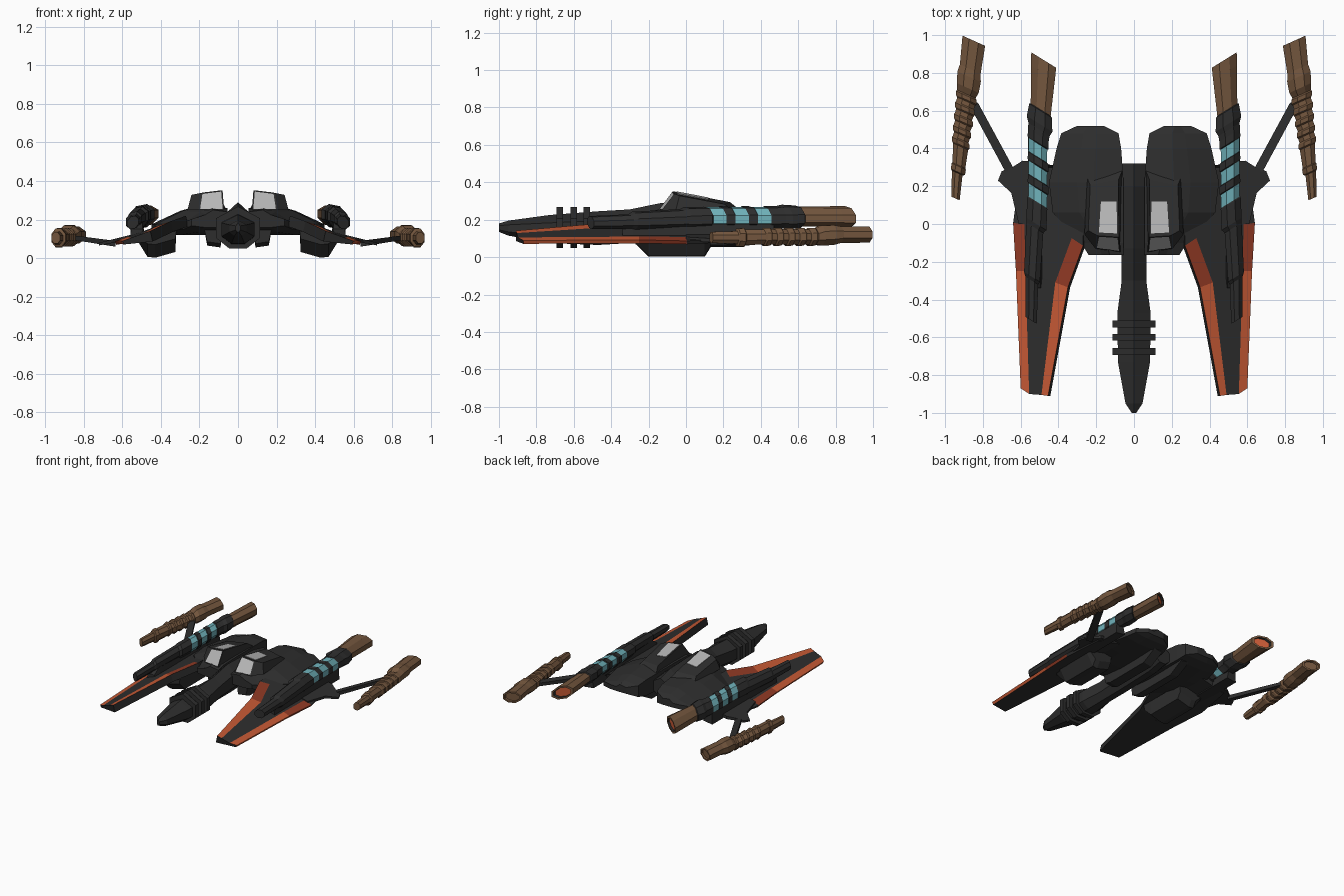
import bpy, bmesh, math

def mat(name, rgb):
    m = bpy.data.materials.new(name)
    m.diffuse_color = (*rgb, 1)
    return m

BLACK = mat("charcoal", (0.027, 0.027, 0.027))
BROWN = mat("brown", (0.17, 0.092, 0.047))
ORANGE = mat("orange", (0.56, 0.10, 0.035))
RED = mat("dark red", (0.28, 0.042, 0.018))
CYAN = mat("cyan", (0.16, 0.44, 0.49))
GLASS = mat("pale grey glass", (0.47, 0.47, 0.47))


def loft(name, rings, mats, pick=None, end_mat=0, mirror=True, inset=None):
    """Skin closed rings of points; pick(i, j) gives the material of each side face."""
    bm = bmesh.new()
    vs = [[bm.verts.new(p) for p in r] for r in rings]
    n = len(rings[0])
    for i in range(len(vs) - 1):
        for j in range(n):
            k = (j + 1) % n
            f = bm.faces.new((vs[i][j], vs[i][k], vs[i + 1][k], vs[i + 1][j]))
            f.material_index = pick(i, j) if pick else 0
            if inset == (i, j):
                target = f
    bm.faces.new(vs[0])
    bm.faces.new(vs[-1]).material_index = end_mat
    bmesh.ops.recalc_face_normals(bm, faces=bm.faces[:])
    if inset:
        bmesh.ops.inset_individual(bm, faces=[target], thickness=0.011)
        target.material_index = 1
    me = bpy.data.meshes.new(name)
    bm.to_mesh(me)
    bm.free()
    for m in mats:
        me.materials.append(m)
    ob = bpy.data.objects.new(name, me)
    bpy.context.collection.objects.link(ob)
    if mirror:
        ob.modifiers.new("mirror", 'MIRROR').use_axis[0] = True
    return ob


def slab(name, pts, z0, z1, m):
    """Flat plate from a top-view outline; z0 and z1 are functions of (x, y)."""
    return loft(name, [[(x, y, z(x, y)) for x, y in pts] for z in (z0, z1)], [m])


def tube_ring(y, cx, cz, rx, rz, shear, roll=0.0):
    """Eight-sided ring, slanted in plan by shear."""
    out = []
    for k in range(8):
        a = math.pi / 8 + k * math.pi / 4
        dx, dz = rx * 1.08 * math.cos(a), rz * 1.08 * math.sin(a)
        out.append((cx + dx, y + shear * dx, cz + dz - roll * dx))
    return out


def hexa(y, w, z0, z1):
    h = z1 - z0
    a, b = z1 - 0.28 * h, z0 + 0.25 * h
    return [(0, y, z1), (w, y, a), (w, y, b), (w * 0.4, y, z0),
            (-w * 0.4, y, z0), (-w, y, b), (-w, y, a)]


# Central fuselage with pointed nose
loft("fuselage", [hexa(*s) for s in (
    (-1.0, 0.012, 0.135, 0.18), (-0.95, 0.045, 0.115, 0.195), (-0.73, 0.085, 0.075, 0.225),
    (-0.47, 0.088, 0.065, 0.245), (-0.30, 0.065, 0.075, 0.255), (-0.13, 0.066, 0.075, 0.29),
    (0.20, 0.066, 0.085, 0.28), (0.32, 0.066, 0.11, 0.25))], [BLACK], mirror=False)
for k, y in enumerate((-0.675, -0.60, -0.53)):
    loft(f"nose_ring_{k}", [hexa(y - 0.018, 0.114, 0.05, 0.268),
                            hexa(y + 0.018, 0.114, 0.05, 0.268)], [BLACK], mirror=False)


# Twin engine bodies beside the fuselage: y, inner x, outer x, floor z, roof z
def body_ring(y, xi, xo, z0, z1):
    w = xo - xi
    e = z0 + 0.2 * (z1 - z0)
    return [(xi, y, z0), (xi, y, z1 - 0.01), (xi + 0.40 * w, y, z1),
            (xi + 0.62 * w, y, z1 - 0.025), (xo, y, e + 0.025), (xo, y, e - 0.01),
            (xi + 0.66 * w, y, z0)]

loft("engine_body", [body_ring(*s) for s in (
    (-0.165, 0.055, 0.24, 0.16, 0.25), (-0.10, 0.055, 0.28, 0.135, 0.265),
    (0.06, 0.055, 0.43, 0.12, 0.27), (0.22, 0.055, 0.45, 0.12, 0.27),
    (0.40, 0.068, 0.41, 0.125, 0.26), (0.48, 0.082, 0.385, 0.14, 0.24),
    (0.52, 0.16, 0.30, 0.16, 0.22))], [BLACK])

# Keel ridges and lower pods under the body
loft("keel_ridge", [[(0.085, y, 0.15), (0.09, y, b), (0.16, y, b + 0.01), (0.175, y, 0.15)]
                    for y, b in ((-0.13, 0.075), (-0.08, 0.055), (0.30, 0.055), (0.42, 0.12))], [BLACK])
loft("lower_pod", [[(0.32, y, 0.14), (0.325, y, 0.03 + d), (0.43, y, d), (0.47, y, 0.005 + d), (0.54, y, 0.12)]
                   for y, d in ((-0.27, 0.07), (-0.20, 0.002), (0.10, 0.002), (0.13, 0.05))], [BLACK])


# Canopies with a glass roof panel and windscreen
def roof(x, y, lift=0.0):
    return (x, y, 0.346 - 0.19 * (y + 0.06) - 0.11 * (x - 0.12) + lift)

base = [(.06, .29), (.25, .25), (.262, -.055), (.205, -.13), (.072, -.148)]
top = [(.082, .235), (.232, .205), (.242, -.035), (.192, -.062), (.08, -.07)]
loft("canopy", [[(x, y, 0.25) for x, y in base], [roof(*p) for p in top]],
     [BLACK, GLASS], inset=(0, 3))
pane = [(.092, .12), (.175, .12), (.186, -.045), (.09, -.05)]
loft("roof_window", [[roof(*p, -0.003) for p in pane], [roof(*p, 0.004) for p in pane]], [GLASS])


# Forward wings: four stations, two painted stripes on the top side
def wing_z(x, y):
    return 0.143 - 0.36 * (x - 0.45) + (0.012 if y > -0.5 else 0)

rows = [[(.27, .30), (.33, .30), (.58, .33), (.60, .30)],
        [(.27, -.115), (.33, -.075), (.58, 0), (.64, .005)],
        [(.35, -.335), (.417, -.31), (.575, -.25), (.625, -.25)],
        [(.455, -.91), (.49, -.905), (.555, -.90), (.60, -.87)]]
wing = []
for r in rows:
    upper = [(x, y, wing_z(x, y)) for x, y in r]
    (xi, yi), (xo, yo) = r[0], r[3]
    wing.append(upper + [(xo - 0.01, yo, wing_z(xo, yo) - 0.018),
                         (xi - 0.012, yi, wing_z(xi, yi) - 0.055)])
loft("wing", wing, [BLACK, RED, ORANGE],
     lambda i, j: i if (i > 0 and j in (0, 2, 3)) else 0)

# Rear wing lug and outrigger strut
slab("wing_lug", [(.52, .33), (.59, .335), (.645, .30), (.70, .28), (.72, .23), (.65, .165), (.61, .0), (.52, .0)],
     lambda x, y: 0.095 - 0.18 * (x - 0.56), lambda x, y: 0.12 - 0.25 * (x - 0.56), BLACK)
slab("outrigger_strut", [(.635, .29), (.68, .275), (.85, .59), (.86, .66), (.825, .64)],
     lambda x, y: 0.06 + 0.16 * (x - 0.64), lambda x, y: 0.09 + 0.13 * (x - 0.64), BLACK)

# Main cannons: y, x, z, half width, half height, material of the next segment
K, B, C, O = 0, 1, 2, 3
st = [(-.51, .545, .185, .030, .032, K), (-.30, .541, .19, .034, .036, K), (-.28, .54, .195, .042, .044, K),
      (-.02, .525, .205, .045, .048, K), (.0, .517, .208, .053, .055, K), (.11, .512, .21, .053, .055, K)]
for k in range(3):
    y = 0.115 + 0.12 * k
    st += [(y, .51, .212, .050, .052, C), (y + .07, .509, .212, .050, .052, K),
           (y + .075, .508, .212, .055, .056, K), (y + .115, .507, .212, .055, .056, K)]
st += [(.50, .503, .214, .056, .056, K), (.53, .50, .215, .068, .060, K), (.60, .495, .216, .060, .055, K),
       (.605, .494, .216, .053, .049, B), (.80, .482, .217, .063, .050, B), (.868, .478, .217, .066, .050, B),
       (.868, .478, .217, .052, .037, K), (.848, .478, .217, .050, .035, O)]
loft("main_cannon", [tube_ring(*s[:5], 0.62, 0.2) for s in st], [BLACK, BROWN, CYAN, ORANGE],
     lambda i, j: st[i][5], end_mat=O)
loft("cannon_pylon", [[(.48, y, .10), (.56, y, .09), (.555, y, h), (.495, y, h)]
                      for y, h in ((-.34, .15), (-.28, .19), (.40, .19), (.47, .17))], [BLACK])

# Outrigger guns with ribbed grips
gs = [(.135, .945, .105, .022, .030), (.27, .936, .105, .028, .034), (.275, .932, .105, .037, .048),
      (.305, .928, .105, .038, .050), (.31, .927, .106, .034, .042)]
for k in range(5):
    y, cx = 0.41 + 0.06 * k, 0.918 - 0.0075 * k
    gs += [(y, cx, .108, .040 + .002 * k, .040), (y + .008, cx, .108, .046 + .002 * k, .048),
           (y + .03, cx, .109, .046 + .002 * k, .048), (y + .038, cx, .109, .041 + .002 * k, .041)]
gs += [(.72, .880, .115, .058, .054), (.78, .873, .118, .062, .053), (.82, .867, .12, .055, .044),
       (.97, .848, .12, .060, .043), (.97, .848, .12, .048, .032), (.955, .848, .12, .046, .030)]
loft("outrigger_gun", [tube_ring(*s, 0.45) for s in gs], [BROWN])
